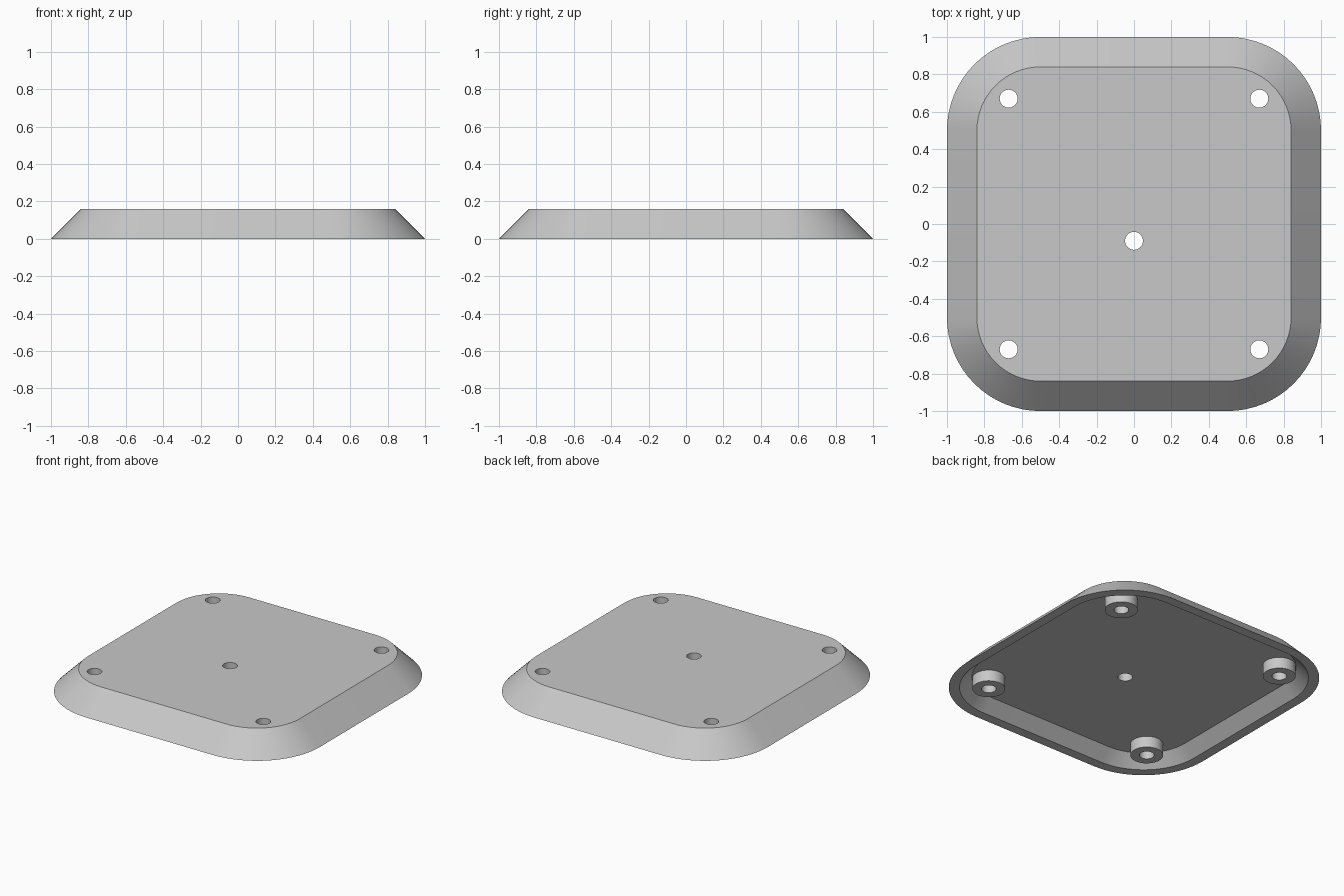
import bpy, bmesh, math

if "Cube" in bpy.data.objects:
    bpy.data.objects.remove(bpy.data.objects["Cube"])

HEIGHT, CEILING, RIM = 0.16, 0.08, 0.07
HOLE_R, BOSS_R, BOSS_POS = 0.048, 0.107, 0.67
CORNER = 0.5            # corner centre and base corner radius

grey = bpy.data.materials.new("light grey")
grey.use_nodes = True
colour = (0.58, 0.58, 0.58, 1)
grey.diffuse_color = colour
grey.node_tree.nodes["Principled BSDF"].inputs["Base Color"].default_value = colour


def make_object(name, bm):
    bmesh.ops.recalc_face_normals(bm, faces=bm.faces)
    mesh = bpy.data.meshes.new(name)
    bm.to_mesh(mesh)
    bm.free()
    mesh.materials.append(grey)
    obj = bpy.data.objects.new(name, mesh)
    bpy.context.collection.objects.link(obj)
    return obj


def rounded_ring(bm, inset, z, steps=16):
    """Rounded square outline, inset from the base outline."""
    verts = []
    for quarter in range(4):
        mid = math.radians(45 + 90 * quarter)
        cx = math.copysign(CORNER, math.cos(mid))
        cy = math.copysign(CORNER, math.sin(mid))
        for i in range(steps + 1):
            a = math.radians(90 * (quarter + i / steps))
            r = CORNER - inset
            verts.append(bm.verts.new((cx + r * math.cos(a), cy + r * math.sin(a), z)))
    return verts


def circle_ring(bm, x, y, r, z, steps=40):
    return [bm.verts.new((x + r * math.cos(2 * math.pi * i / steps),
                          y + r * math.sin(2 * math.pi * i / steps), z))
            for i in range(steps)]


def bridge(bm, a, b):
    for i in range(len(a)):
        j = (i + 1) % len(a)
        bm.faces.new((a[i], a[j], b[j], b[i]))


def smooth(obj):
    bpy.ops.object.select_all(action='DESELECT')
    obj.select_set(True)
    bpy.context.view_layer.objects.active = obj
    bpy.ops.object.shade_smooth_by_angle(angle=math.radians(30))


# Hollow tray with sloping sides, open underneath
bm = bmesh.new()
rings = [rounded_ring(bm, inset, z) for inset, z in (
    (HEIGHT, HEIGHT), (0, 0), (RIM, 0), (RIM + CEILING, CEILING))]
for a, b in zip(rings, rings[1:]):
    bridge(bm, a, b)
bm.faces.new(rings[0])
bm.faces.new(rings[-1])
plate = make_object("base_plate", bm)

# Four corner holes and one hole near the middle
corners = [(sx * BOSS_POS, sy * BOSS_POS) for sx in (-1, 1) for sy in (-1, 1)]
bm = bmesh.new()
for x, y in corners + [(0, -0.09)]:
    low = circle_ring(bm, x, y, HOLE_R, -0.1)
    high = circle_ring(bm, x, y, HOLE_R, 0.3)
    bridge(bm, low, high)
    bm.faces.new(low)
    bm.faces.new(high)
cutter = make_object("hole_cutter", bm)
cutter.hide_render = True
cut = plate.modifiers.new("holes", 'BOOLEAN')
cut.operation = 'DIFFERENCE'
cut.solver = 'EXACT'
cut.object = cutter
bpy.ops.object.select_all(action='DESELECT')
plate.select_set(True)
bpy.context.view_layer.objects.active = plate
bpy.ops.object.modifier_apply(modifier=cut.name)
bpy.data.objects.remove(cutter)
smooth(plate)

# Tubular screw bosses under the corner holes
for n, (x, y) in enumerate(corners, 1):
    bm = bmesh.new()
    tube = [circle_ring(bm, x, y, r, z) for r, z in (
        (BOSS_R, CEILING), (BOSS_R, 0), (HOLE_R, 0), (HOLE_R, CEILING))]
    for a, b in zip(tube, tube[1:] + tube[:1]):
        bridge(bm, a, b)
    smooth(make_object(f"screw_boss_{n}", bm))
